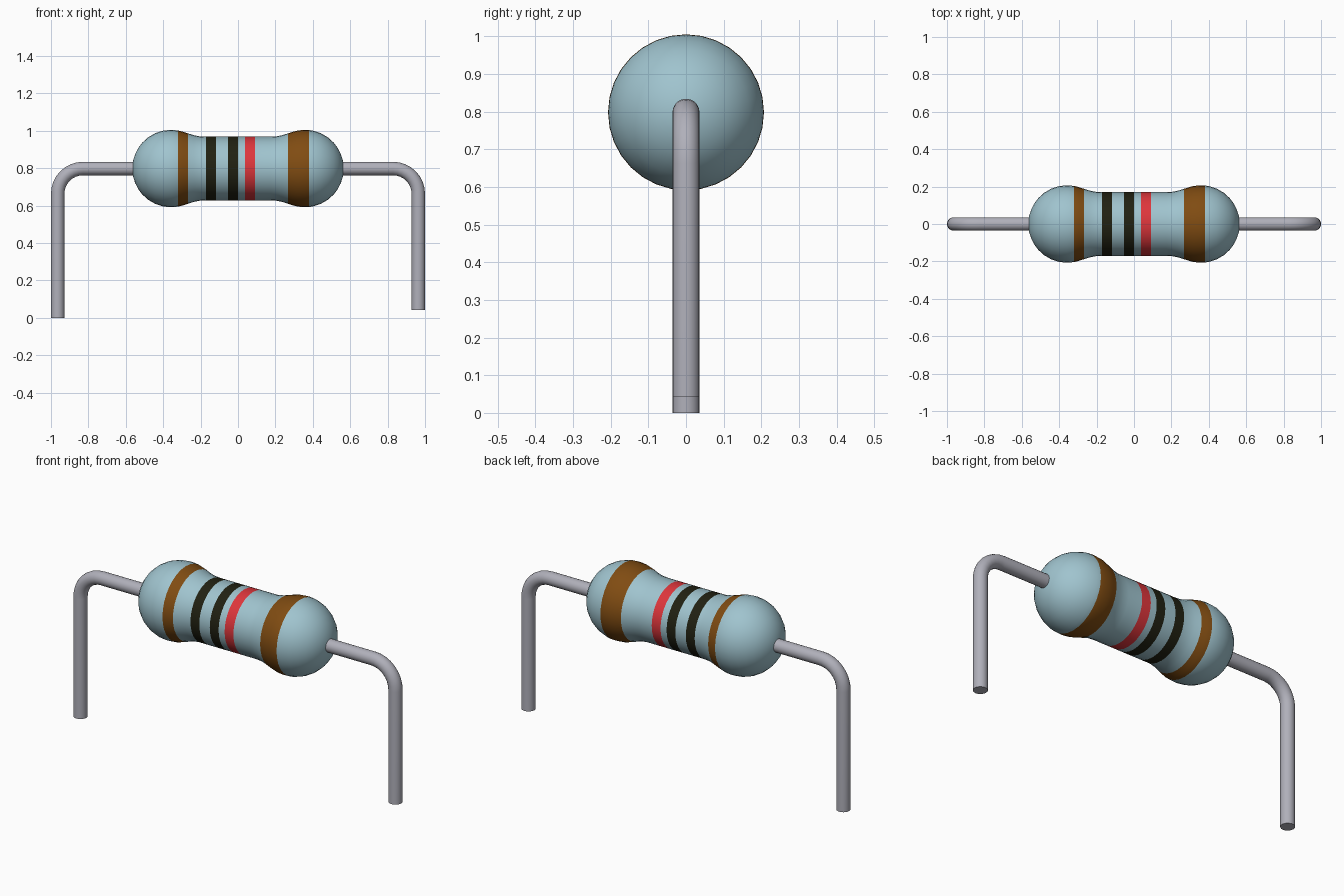
import bpy, bmesh, math
from mathutils import Vector

cube = bpy.data.objects.get("Cube")
if cube:
    bpy.data.objects.remove(cube, do_unlink=True)

AXIS_Z = 0.798      # height of the body axis
END_X, END_R = 0.358, 0.207   # centre and radius of the rounded ends
WIRE_R = 0.036


def material(name, rgb, metallic=0.0):
    m = bpy.data.materials.new(name)
    m.use_nodes = True
    m.diffuse_color = (*rgb, 1)
    m.node_tree.nodes["Principled BSDF"].inputs["Base Color"].default_value = (*rgb, 1)
    return m


BLUE = material("pale_blue", (0.35, 0.55, 0.62))
BROWN = material("brown", (0.216, 0.072, 0.006))
BLACK = material("black", (0.015, 0.015, 0.006))
RED = material("red", (0.73, 0.037, 0.045))
METAL = material("wire_grey", (0.434, 0.434, 0.491))


def loft(name, rings, mats, index_rule=None):
    """Join equal-sized rings of points into a closed, capped tube."""
    bm = bmesh.new()
    loops = [[bm.verts.new(p) for p in ring] for ring in rings]
    n = len(loops[0])
    for a, b in zip(loops, loops[1:]):
        for i in range(n):
            j = (i + 1) % n
            bm.faces.new((a[i], a[j], b[j], b[i]))
    bm.faces.new(loops[0][::-1])
    bm.faces.new(loops[-1])
    bmesh.ops.recalc_face_normals(bm, faces=bm.faces[:])
    if index_rule:
        for f in bm.faces:
            f.material_index = index_rule(f.calc_center_median())
    mesh = bpy.data.meshes.new(name)
    bm.to_mesh(mesh)
    bm.free()
    for m in mats:
        mesh.materials.append(m)
    obj = bpy.data.objects.new(name, mesh)
    bpy.context.collection.objects.link(obj)
    bpy.ops.object.select_all(action='DESELECT')
    obj.select_set(True)
    bpy.context.view_layer.objects.active = obj
    bpy.ops.object.shade_smooth_by_angle(angle=math.radians(40))
    return obj


def ring(centre, tangent, radius, sides):
    """Circle of points around a tangent lying in the xz plane."""
    side = Vector((0, 1, 0))
    up = Vector(tangent).normalized().cross(side)
    return [Vector(centre) + radius * (math.cos(t) * side + math.sin(t) * up)
            for t in (2 * math.pi * i / sides for i in range(sides))]


# Body: rounded ends, narrower waist, cut at the edges of the colour bands
BANDS = [(-0.32, -0.267, 1), (-0.172, -0.118, 2), (-0.054, 0.0, 2),
         (0.037, 0.091, 3), (0.267, 0.38, 1)]
KEYS = [(0.0, 0.17), (0.175, 0.17), (0.205, 0.172), (0.235, 0.178), (0.267, 0.188),
        (0.295, 0.197), (0.32, 0.2035)]


def body_radius(x):
    x = abs(x)
    if x >= KEYS[-1][0]:
        return math.sqrt(max(END_R ** 2 - (x - END_X) ** 2, 0.0))
    for (x0, r0), (x1, r1) in zip(KEYS, KEYS[1:]):
        if x <= x1:
            return r0 + (r1 - r0) * (x - x0) / (x1 - x0)


half = [k[0] for k in KEYS[1:]]
half += [END_X + END_R * math.sin(math.radians(a)) for a in (0, 12, 24, 36, 48, 58, 68, 78, 87)]
stations = {round(s * x, 4) for x in half for s in (-1, 1)}
stations |= {e for b in BANDS for e in b[:2]}


def band_index(c):
    return next((k for lo, hi, k in BANDS if lo < c.x < hi), 0)


loft("resistor_body",
     [ring((x, 0, AXIS_Z), (1, 0, 0), body_radius(x), 32) for x in sorted(stations)],
     [BLUE, BROWN, BLACK, RED], band_index)


# Wire leads: out of each end, round a bend and straight down
def lead(name, s, bottom):
    leg_x, bend = 0.964, 0.135
    path = [((s * 0.5, 0, AXIS_Z), (s, 0, 0))]
    for i in range(9):
        a = math.pi / 2 * i / 8
        path.append(((s * (leg_x - bend + bend * math.sin(a)), 0,
                      AXIS_Z - bend + bend * math.cos(a)),
                     (s * math.cos(a), 0, -math.sin(a))))
    path.append(((s * leg_x, 0, bottom), (0, 0, -1)))
    return loft(name, [ring(p, t, WIRE_R, 20) for p, t in path], [METAL])


lead("right_lead", -1, 0.0)
lead("left_lead", 1, 0.042)
